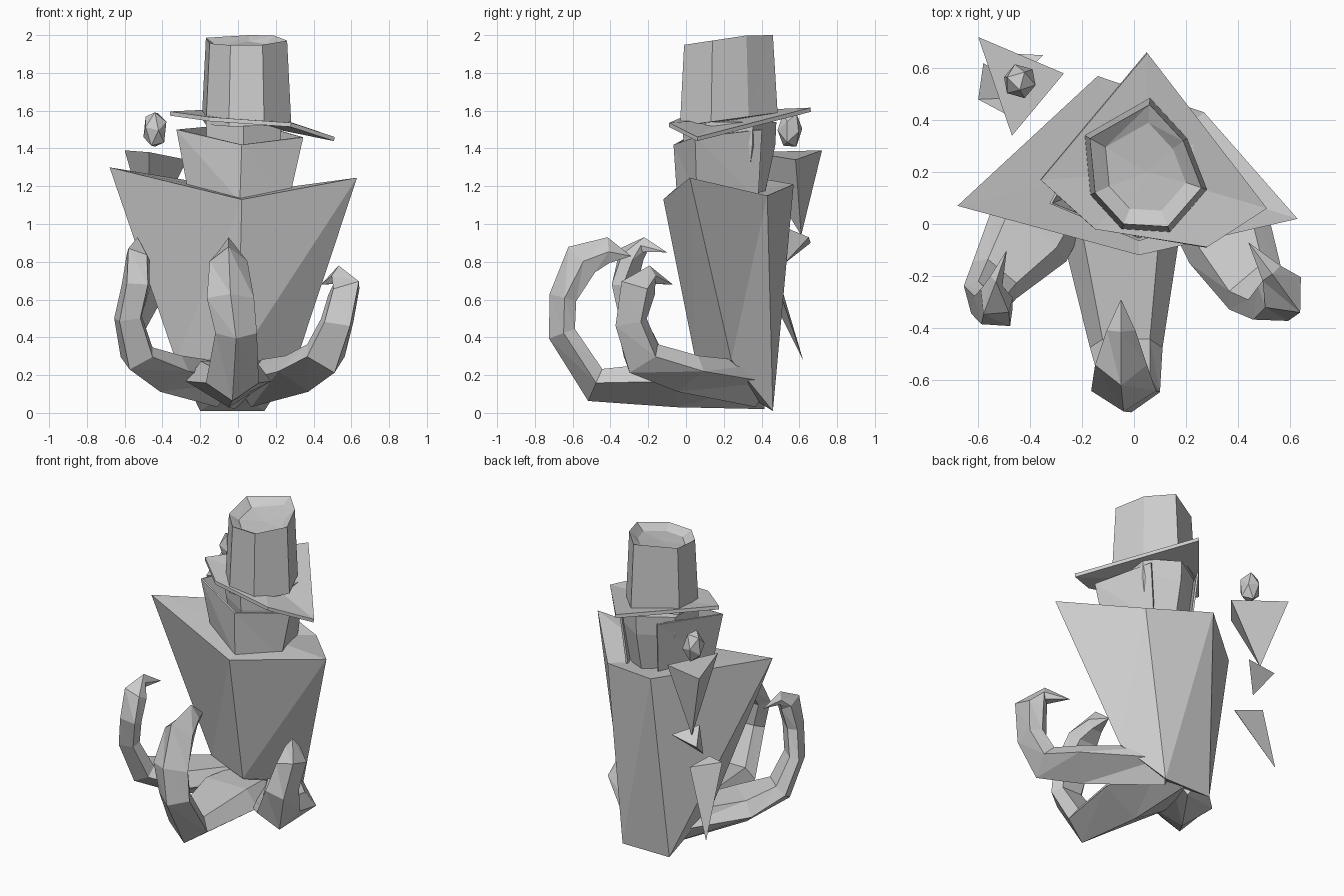
import bpy, bmesh, math
from mathutils import Vector, Matrix


def make(name, verts, faces, thickness=0):
    mesh = bpy.data.meshes.new(name)
    mesh.from_pydata([tuple(v) for v in verts], [], faces)
    bm = bmesh.new()
    bm.from_mesh(mesh)
    bmesh.ops.recalc_face_normals(bm, faces=bm.faces)
    bm.to_mesh(mesh)
    bm.free()
    ob = bpy.data.objects.new(name, mesh)
    bpy.context.collection.objects.link(ob)
    if thickness:
        mod = ob.modifiers.new("thickness", 'SOLIDIFY')
        mod.thickness = thickness
        mod.offset = 0
    return ob


def loft(name, rings, start=None, end=None, closed=True, thickness=0):
    """Join equal rings with triangles; start / end are optional cap points."""
    n = len(rings[0])
    verts = [v for r in rings for v in r]
    faces = []
    span = range(n if closed else n - 1)
    for k in range(len(rings) - 1):
        a, b = k * n, (k + 1) * n
        for i in span:
            j = (i + 1) % n
            faces += [(a + i, a + j, b + i), (a + j, b + j, b + i)]
    for cap, base in ((start, 0), (end, (len(rings) - 1) * n)):
        if cap is not None:
            verts.append(cap)
            faces += [(base + i, base + (i + 1) % n, len(verts) - 1) for i in span]
    return make(name, verts, faces, thickness)


# Tentacle section: one ridge outward, two sides, flat inner face
SECTION = [(0, 1), (1, -0.1), (0.65, -0.95), (-0.65, -0.95), (-1, -0.1)]


def tentacle(name, side, path, tip):
    """path: (x, y, z, half width, half thickness); side: sideways direction."""
    side = Vector(side).normalized()
    pts = [Vector(p[:3]) for p in path] + [Vector(tip)]
    rings = []
    for i, (_, _, _, w, t) in enumerate(path):
        tangent = (pts[i + 1] - pts[max(i - 1, 0)]).normalized()
        normal = side.cross(tangent).normalized()
        rings.append([pts[i] + side * w * u + normal * t * v for u, v in SECTION])
    loft(name, rings, start=pts[0], end=pts[-1])


# Angular tapered body
loft("body", [
    [(0.02, -0.12, 1.13), (0.63, 0.02, 1.245), (0.27, 0.43, 1.15), (-0.14, 0.57, 1.21), (-0.68, 0.07, 1.30)],
    [(0, 0.05, 0.28), (0.31, 0.24, 0.28), (0.14, 0.46, 0.01), (-0.2, 0.46, 0.01), (-0.33, 0.2, 0.28)],
], start=(0, 0.22, 1.16), end=(-0.04, 0.28, 0.12))

# Collar, open at the back
loft("collar", [
    [(0.2, 0.40, 1.50), (0.34, 0.05, 1.46), (0.02, -0.06, 1.42), (-0.32, 0.08, 1.50), (-0.11, 0.46, 1.52)],
    [(0.16, 0.38, 1.13), (0.27, 0.06, 1.15), (0.01, -0.04, 1.12), (-0.26, 0.10, 1.18), (-0.09, 0.42, 1.16)],
], closed=False, thickness=0.012)

# Head
loft("head", [[(0.03 + r * math.cos(a), 0.23 + 1.08 * r * math.sin(a), z)
               for a in [math.radians(30 + 60 * k) for k in range(6)]]
              for r, z in ((0.23, 1.54), (0.225, 1.42), (0.17, 1.14))],
     start=(0.03, 0.22, 1.56), end=(0.03, 0.22, 1.13))

# Hat brim
loft("hat_brim", [[(-0.36, 0.17, 1.585), (-0.15, -0.02, 1.555), (0.28, -0.09, 1.525),
                   (0.51, 0.06, 1.45), (0.05, 0.66, 1.605)]],
     start=(0.04, 0.2, 1.545), thickness=0.022)

# Hat crown with a sunken top
outline = [(0.06, 0.46), (0.19, 0.32), (0.26, 0.14), (0.13, -0.01),
           (-0.04, 0.0), (-0.15, 0.12), (-0.17, 0.33)]


def crown(scale, z, slope):
    return [(0.045 + (x - 0.045) * scale, 0.21 + (y - 0.21) * scale,
             min(2.0, z + slope * y + 0.08 * min(x, 0))) for x, y in outline]


loft("hat_crown", [crown(1.1, 1.52, 0.15), crown(1, 1.95, 0.15), crown(0.72, 1.92, 0.1)],
     start=(0.04, 0.2, 1.54), end=(0.05, 0.2, 1.93))

# Curling tentacles
tentacle("front_tentacle", (1, 0, 0), [
    (-0.02, 0.42, 0.14, 0.16, 0.12), (-0.05, -0.05, 0.155, 0.225, 0.125),
    (-0.03, -0.48, 0.15, 0.14, 0.095), (-0.01, -0.655, 0.42, 0.11, 0.075),
    (-0.04, -0.65, 0.61, 0.125, 0.075), (-0.05, -0.55, 0.81, 0.10, 0.10),
    (-0.05, -0.41, 0.86, 0.055, 0.07)], (-0.05, -0.29, 0.83))
tentacle("right_tentacle", (0.65, 0.55, 0), [
    (0.06, 0.38, 0.15, 0.10, 0.12), (0.36, -0.03, 0.21, 0.19, 0.10),
    (0.47, -0.25, 0.29, 0.13, 0.10), (0.54, -0.31, 0.48, 0.10, 0.085),
    (0.58, -0.27, 0.66, 0.09, 0.10), (0.53, -0.19, 0.73, 0.045, 0.05)], (0.44, -0.07, 0.68))
tentacle("left_tentacle", (0.6, -0.5, 0), [
    (-0.1, 0.38, 0.15, 0.10, 0.12), (-0.4, -0.03, 0.21, 0.18, 0.10),
    (-0.54, -0.22, 0.29, 0.11, 0.08), (-0.59, -0.30, 0.5, 0.09, 0.06),
    (-0.55, -0.34, 0.68, 0.09, 0.06), (-0.54, -0.30, 0.84, 0.07, 0.07),
    (-0.53, -0.22, 0.89, 0.03, 0.04)], (-0.49, -0.1, 0.85))

# Floating staff: three shards and an orb
shards = {
    "upper_shard": ((-0.6, 0.72, 1.39), (-0.27, 0.58, 1.34), (-0.47, 0.34, 1.38), (-0.47, 0.61, 0.94)),
    "middle_shard": ((-0.54, 0.66, 0.90), (-0.35, 0.65, 0.93), (-0.47, 0.53, 0.98), (-0.49, 0.52, 0.79)),
    "lower_shard": ((-0.6, 0.48, 0.75), (-0.37, 0.49, 0.66), (-0.45, 0.40, 0.72), (-0.58, 0.62, 0.28)),
}
for name, pts in shards.items():
    make(name, pts, [(0, 1, 2), (0, 1, 3), (1, 2, 3), (2, 0, 3)])

bpy.ops.mesh.primitive_ico_sphere_add(subdivisions=1, radius=1, location=(-0.44, 0.55, 1.5))
orb = bpy.context.object
orb.name = "orb"
orb.data.transform(Matrix.Rotation(math.radians(30), 4, 'X'))
orb.scale = (0.068, 0.068, 0.105)
